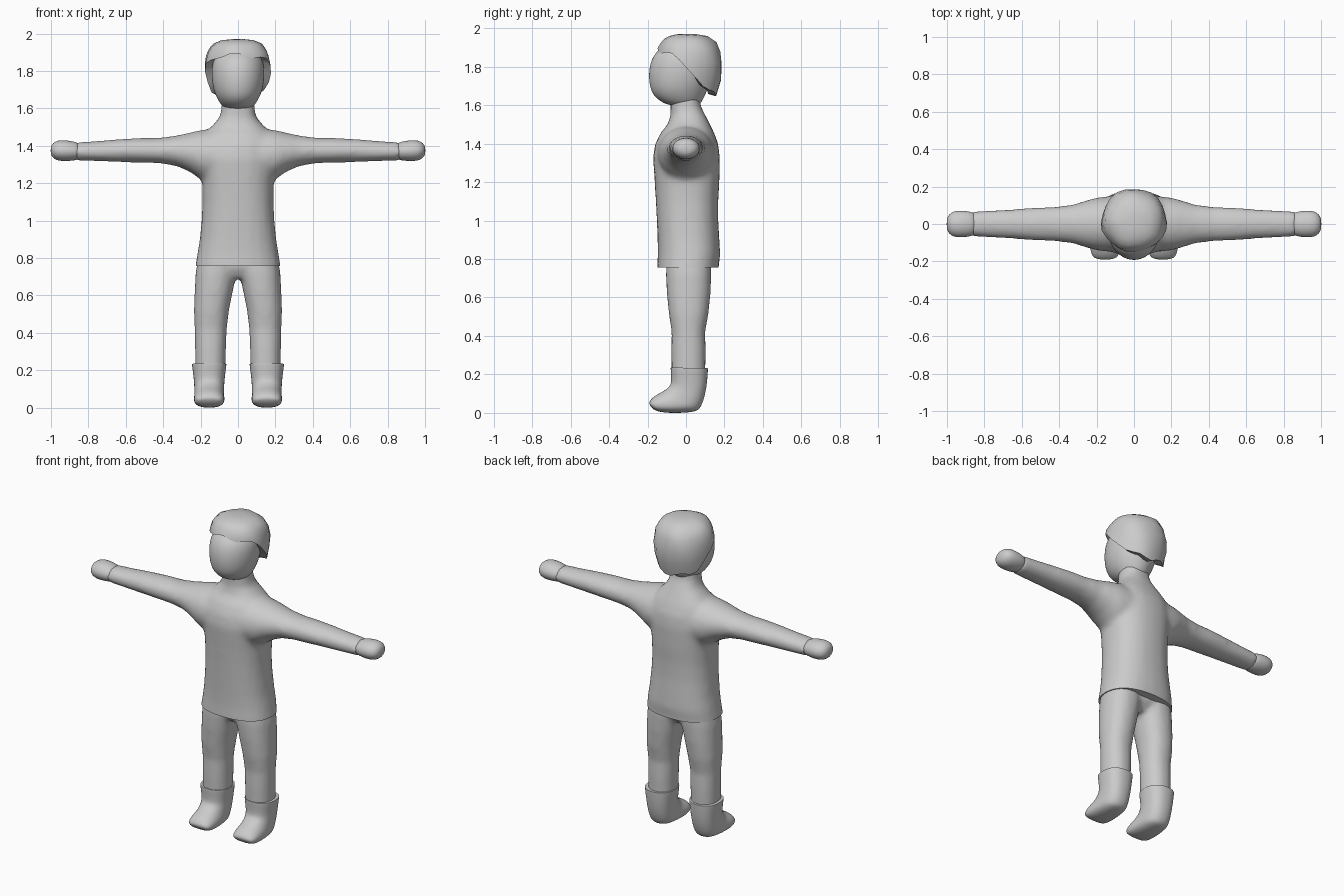
import bpy, bmesh, math
from mathutils import Vector

cube = bpy.data.objects.get("Cube")
if cube:
    bpy.data.objects.remove(cube)

grey = bpy.data.materials.new("plain grey")
grey.use_nodes = True
GREY = (0.6, 0.6, 0.6, 1)
grey.diffuse_color = GREY
grey.node_tree.nodes["Principled BSDF"].inputs["Base Color"].default_value = GREY


def make_object(name, bm):
    bmesh.ops.recalc_face_normals(bm, faces=bm.faces)
    mesh = bpy.data.meshes.new(name)
    bm.to_mesh(mesh)
    bm.free()
    obj = bpy.data.objects.new(name, mesh)
    bpy.context.collection.objects.link(obj)
    mesh.materials.append(grey)
    return obj


def select(obj):
    bpy.ops.object.select_all(action='DESELECT')
    obj.select_set(True)
    bpy.context.view_layer.objects.active = obj


def modify(obj, kind, **settings):
    mod = obj.modifiers.new(kind.title(), kind)
    for key, value in settings.items():
        setattr(mod, key, value)
    select(obj)
    bpy.ops.object.modifier_apply(modifier=mod.name)


def smooth(obj, angle=40):
    select(obj)
    bpy.ops.object.shade_smooth_by_angle(angle=math.radians(angle))


def loft(bm, rings, side, power=1.0, sides=24):
    """Skin oval rings, each given by two opposite points and a half width."""
    side, loops = Vector(side), []
    for a, b, width in rings:
        a, b = Vector(a), Vector(b)
        loop = []
        for i in range(sides):
            t = 2 * math.pi * i / sides
            c, s = (math.copysign(abs(f) ** power, f) for f in (math.cos(t), math.sin(t)))
            loop.append(bm.verts.new((a + b) / 2 + (a - b) / 2 * c + side * width * s))
        loops.append(loop)
    for low, high in zip(loops, loops[1:]):
        for i in range(sides):
            j = (i + 1) % sides
            bm.faces.new((low[i], low[j], high[j], high[i]))
    bm.faces.new(loops[0][::-1])
    bm.faces.new(loops[-1])


def upright(rows):
    """Rows of height, front, back, half width."""
    return [((0, f, z), (0, b, z), w) for z, f, b, w in rows]


def sideways(rows, s):
    """Rows of reach, top, bottom, half depth."""
    return [((s * x, 0, t), (s * x, 0, b), w) for x, t, b, w in rows]


# Sweater: torso, neck and sleeves blended together
bm = bmesh.new()
loft(bm, upright([
    (.68, -.15, .17, .235), (.76, -.15, .17, .228), (.82, -.147, .178, .218),
    (.9, -.148, .174, .205), (1.0, -.152, .168, .195), (1.1, -.157, .168, .19),
    (1.2, -.163, .174, .192), (1.33, -.172, .176, .205), (1.4, -.16, .168, .2),
    (1.46, -.13, .145, .185), (1.5, -.095, .125, .145), (1.55, -.08, .1, .1),
    (1.6, -.08, .075, .088), (1.66, -.08, .075, .09)]), (1, 0, 0), .85)
for s in (1, -1):
    loft(bm, sideways([
        (.0, 1.49, 1.2, .14), (.12, 1.49, 1.2, .15), (.2, 1.485, 1.22, .142),
        (.26, 1.47, 1.262, .125), (.33, 1.455, 1.292, .103), (.42, 1.443, 1.307, .093),
        (.52, 1.442, 1.31, .089), (.64, 1.436, 1.313, .08), (.76, 1.425, 1.318, .074),
        (.87, 1.42, 1.32, .066)], s), (0, 1, 0))
sweater = make_object("sweater", bm)
modify(sweater, 'REMESH', mode='VOXEL', voxel_size=.016)
modify(sweater, 'SMOOTH', factor=.5, iterations=8)

# Straight cut at the sweater hem
bm = bmesh.new()
bm.from_mesh(sweater.data)
bmesh.ops.bisect_plane(bm, geom=bm.verts[:] + bm.edges[:] + bm.faces[:],
                       plane_co=(0, 0, .757), plane_no=(0, 0, 1), clear_inner=True)
bmesh.ops.holes_fill(bm, edges=[e for e in bm.edges if e.is_boundary])
bm.to_mesh(sweater.data)
bm.free()
smooth(sweater)

# Trousers: hips and two legs blended together
bm = bmesh.new()
loft(bm, upright([(.69, -.06, .08, .12), (.74, -.09, .12, .19), (.82, -.1, .13, .2)]),
     (1, 0, 0))
for s in (1, -1):
    loft(bm, [((s * x, f, z), (s * x, b, z), w) for z, f, b, x, w in [
        (.82, -.1, .13, .11, .1), (.72, -.105, .132, .117, .11), (.62, -.1, .128, .13, .102),
        (.52, -.09, .118, .142, .094), (.42, -.075, .1, .146, .086),
        (.32, -.077, .103, .147, .083), (.18, -.075, .1, .148, .08)]], (1, 0, 0), .9)
trousers = make_object("trousers", bm)
modify(trousers, 'REMESH', mode='VOXEL', voxel_size=.014)
modify(trousers, 'SMOOTH', factor=.5, iterations=8)
smooth(trousers)

# Hands and boots
for s, label in ((1, "left"), (-1, "right")):
    bm = bmesh.new()
    loft(bm, sideways([
        (.84, 1.41, 1.33, .055), (.87, 1.422, 1.322, .066), (.92, 1.431, 1.317, .073),
        (.965, 1.43, 1.32, .07), (.99, 1.415, 1.335, .052), (1.002, 1.395, 1.355, .025)],
        s), (0, 1, 0))
    hand = make_object(label + "_hand", bm)
    modify(hand, 'SUBSURF', levels=1)
    smooth(hand, 60)

    bm = bmesh.new()
    crease = bm.edges.layers.float.new("crease_edge")
    x = s * .154
    loft(bm, [((x, *a), (x, *b), w) for a, b, w in [
        ((-.08, .236), (.115, .232), .092), ((-.081, .23), (.115, .226), .093),
        ((-.076, .165), (.11, .15), .083), ((-.083, .14), (.097, .08), .08),
        ((-.11, .118), (.075, .02), .08), ((-.135, .104), (.045, .004), .081),
        ((-.165, .088), (-.05, -.002), .083), ((-.188, .066), (-.13, .002), .076),
        ((-.193, .045), (-.17, .016), .055)]], (1, 0, 0), .85)
    for e in bm.edges:
        if all(abs(v.co.z - .234) < .003 for v in e.verts):
            e[crease] = 1
    boot = make_object(label + "_boot", bm)
    modify(boot, 'SUBSURF', levels=2)
    smooth(boot, 50)

# Head
bm = bmesh.new()
loft(bm, upright([
    (1.595, -.07, .06, .06), (1.612, -.125, .08, .085), (1.65, -.172, .1, .112),
    (1.7, -.191, .12, .133), (1.77, -.196, .14, .143), (1.84, -.182, .14, .14),
    (1.89, -.145, .13, .118), (1.93, -.08, .09, .07)]), (1, 0, 0))
head = make_object("head", bm)
modify(head, 'SUBSURF', levels=2)
smooth(head, 60)

# Hair: a chunky cap whose hem drops from the fringe to the nape
PROFILE = [(1.63, .75), (1.665, .86), (1.72, .96), (1.82, 1), (1.9, .92), (1.945, .75),
           (1.965, .48), (1.972, .2)]
HEM = [(0, 1.885), (.9, 1.875), (1.3, 1.83), (1.6, 1.79), (1.95, 1.73), (2.2, 1.67),
       (3.2, 1.655)]


def lookup(table, x):
    for (x0, y0), (x1, y1) in zip(table, table[1:]):
        if x <= x1:
            return y0 + (y1 - y0) * (x - x0) / (x1 - x0)
    return table[-1][1]


bm = bmesh.new()
SEG, ROWS = 24, 7
grid = []
for row in range(-1, ROWS):
    ring = []
    for i in range(SEG):
        a = 2 * math.pi * i / SEG
        from_front = min(a, 2 * math.pi - a)
        hem = lookup(HEM, from_front) + .012 * math.cos(5 * a + .6)
        z = hem + (1.97 - hem) * math.sin(max(row, 0) / (ROWS - 1) * math.pi / 2)
        r = lookup(PROFILE, z) * (1 + .025 * math.cos(5 * a + z * 14))
        if row < 0:
            r, z = r * .72, z + .012
        elif row == ROWS - 1:
            r = .2
        depth = .168 if math.cos(a) > 0 else .183
        ring.append(bm.verts.new((.178 * r * math.sin(a), .008 - depth * r * math.cos(a), z)))
    grid.append(ring)
for low, high in zip(grid, grid[1:]):
    for i in range(SEG):
        j = (i + 1) % SEG
        bm.faces.new((low[i], low[j], high[j], high[i]))
bm.faces.new(grid[-1])
hair = make_object("hair", bm)
smooth(hair, 45)
